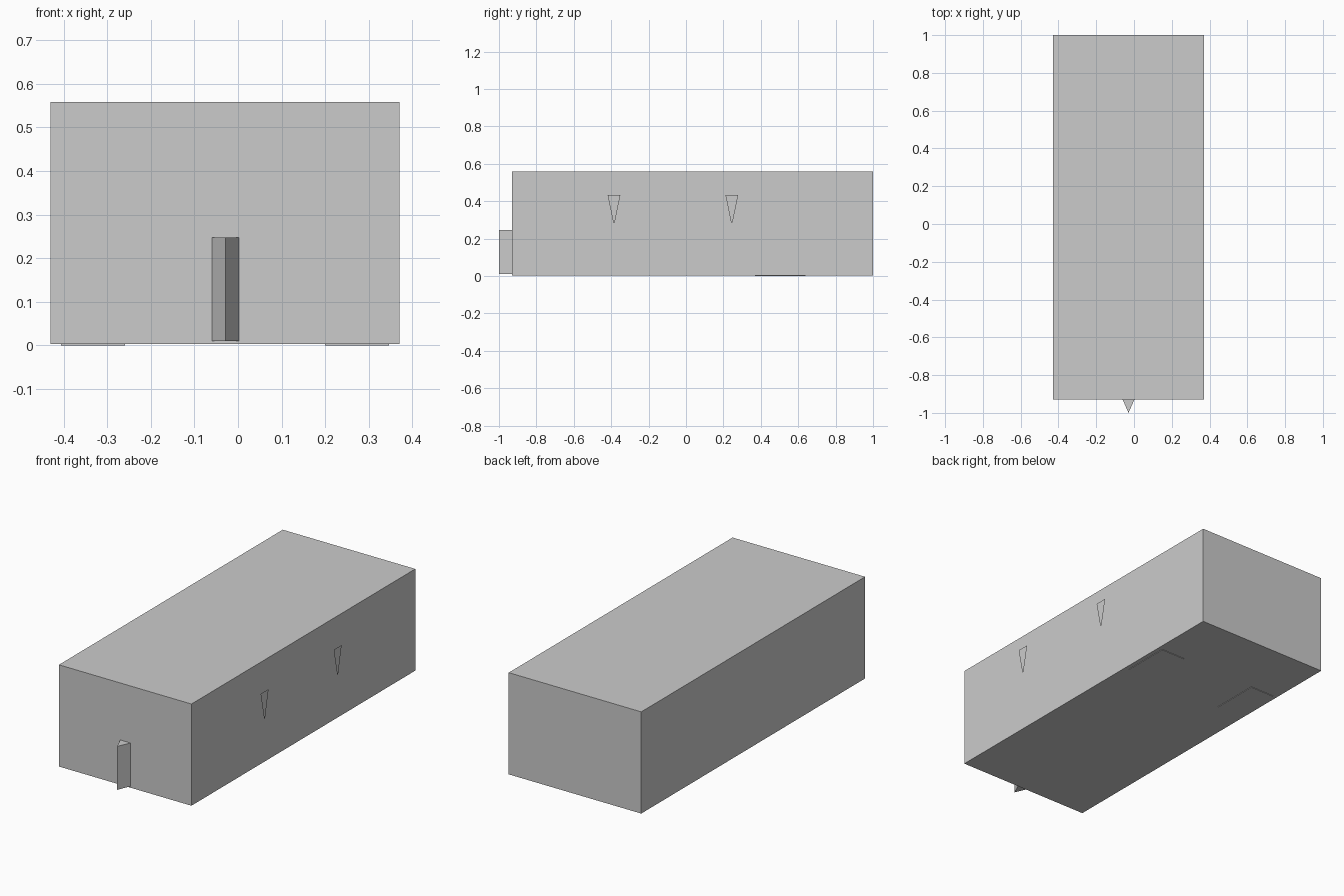
import bpy, bmesh
from mathutils import Vector

if "Cube" in bpy.data.objects:
    bpy.data.objects.remove(bpy.data.objects["Cube"])


def extruded(name, profile, offset=None):
    """Object from a planar outline, optionally extruded along offset."""
    bm = bmesh.new()
    face = bm.faces.new([bm.verts.new(p) for p in profile])
    if offset:
        geo = bmesh.ops.extrude_face_region(bm, geom=[face], use_keep_orig=True)
        verts = [g for g in geo["geom"] if isinstance(g, bmesh.types.BMVert)]
        bmesh.ops.translate(bm, verts=verts, vec=Vector(offset))
        bmesh.ops.recalc_face_normals(bm, faces=bm.faces)
    mesh = bpy.data.meshes.new(name)
    bm.to_mesh(mesh)
    bm.free()
    obj = bpy.data.objects.new(name, mesh)
    bpy.context.collection.objects.link(obj)
    return obj


def block(name, x0, x1, y0, y1, z0, z1):
    base = [(x0, y0, z0), (x1, y0, z0), (x1, y1, z0), (x0, y1, z0)]
    return extruded(name, base, (0, 0, z1 - z0))


# Main body
BOTTOM = 0.003
block("body", -0.43, 0.37, -0.93, 1.0, BOTTOM, 0.558)

# Triangular ridge on the front
extruded("front_ridge",
         [(-0.06, -0.93, 0.01), (-0.029, -1.0, 0.01), (0.002, -0.93, 0.01)],
         (0, 0, 0.237))

# Thin tapered plates standing just off the right side
for i, y in enumerate((-0.385, 0.245)):
    extruded(f"side_plate_{i + 1}",
             [(0.43, y - 0.004, 0.287), (0.43, y + 0.004, 0.287),
              (0.43, y + 0.034, 0.434), (0.43, y - 0.034, 0.434)])

# Thin pads under the body, mirrored about the body centre
for side, s in (("left", -1), ("right", 1)):
    a, b = sorted((-0.03 + s * 0.229, -0.03 + s * 0.376))
    block(f"{side}_pad", a, b, 0.37, 0.64, 0.0, BOTTOM)
